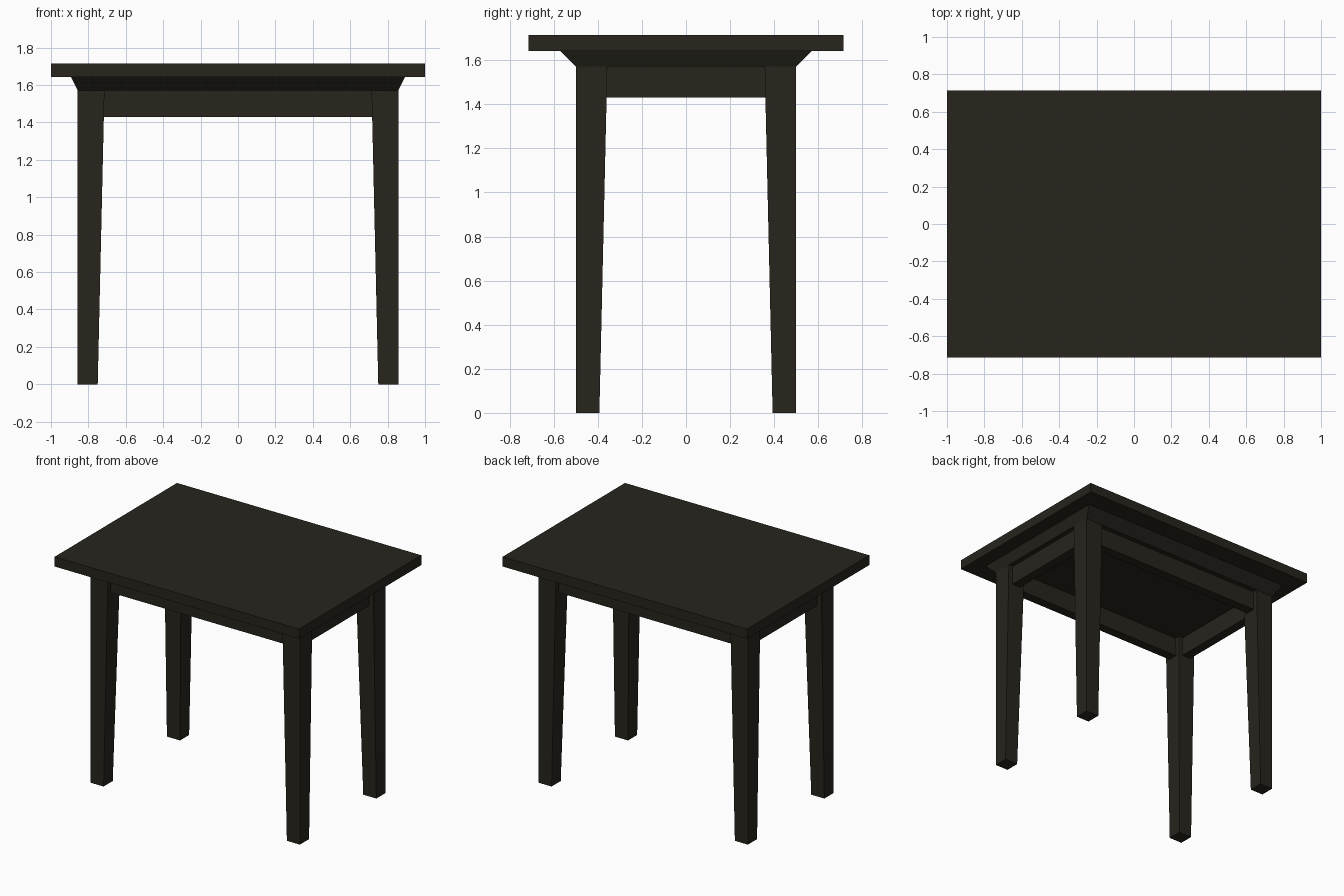
import bpy

if "Cube" in bpy.data.objects:
    bpy.data.objects.remove(bpy.data.objects["Cube"])

wood = bpy.data.materials.new("dark_wood")
wood.diffuse_color = (0.02, 0.018, 0.012, 1)
wood.use_nodes = True
wood.node_tree.nodes["Principled BSDF"].inputs["Base Color"].default_value = wood.diffuse_color


def block(name, bottom, top):
    """Six-sided solid between two rectangles, each (x0, x1, y0, y1, z)."""
    verts = []
    for x0, x1, y0, y1, z in (bottom, top):
        verts += [(x0, y0, z), (x1, y0, z), (x1, y1, z), (x0, y1, z)]
    faces = [(3, 2, 1, 0), (4, 5, 6, 7)]
    faces += [(i, (i + 1) % 4, (i + 1) % 4 + 4, i + 4) for i in range(4)]
    mesh = bpy.data.meshes.new(name)
    mesh.from_pydata(verts, [], faces)
    mesh.materials.append(wood)
    obj = bpy.data.objects.new(name, mesh)
    bpy.context.collection.objects.link(obj)
    return obj


def mirror(obj, x=False, y=False):
    mod = obj.modifiers.new("mirror", 'MIRROR')
    mod.use_axis = (x, y, False)
    mod.use_clip = False
    mod.use_mirror_merge = False


X, Y = 0.857, 0.5              # outer leg corner
LEG, FOOT = 0.143, 0.107       # leg width at top and foot
IN, THICK = 0.036, 0.071       # apron inset and thickness
Z0, Z1, Z2, Z3 = 1.43, 1.572, 1.643, 1.715

# Table top
block("table_top", (-1, 1, -0.715, 0.715, Z2), (-1, 1, -0.715, 0.715, Z3))

# Flared moulding under the top
block("flared_moulding", (-X, X, -Y, Y, Z1), (-0.893, 0.893, -0.571, 0.571, Z2))

# Legs, tapered on the inner faces only
legs = block("legs", (X - FOOT, X, Y - FOOT, Y, 0), (X - LEG, X, Y - LEG, Y, Z1))
mirror(legs, x=True, y=True)

# Aprons between the legs
ax, ay = X - LEG + 0.01, Y - LEG + 0.01
long_rect = (-ax, ax, Y - IN - THICK, Y - IN)
long_aprons = block("long_aprons", long_rect + (Z0,), long_rect + (Z1,))
mirror(long_aprons, y=True)

side_rect = (X - IN - THICK, X - IN, -ay, ay)
side_aprons = block("side_aprons", side_rect + (Z0,), side_rect + (Z1,))
mirror(side_aprons, x=True)
